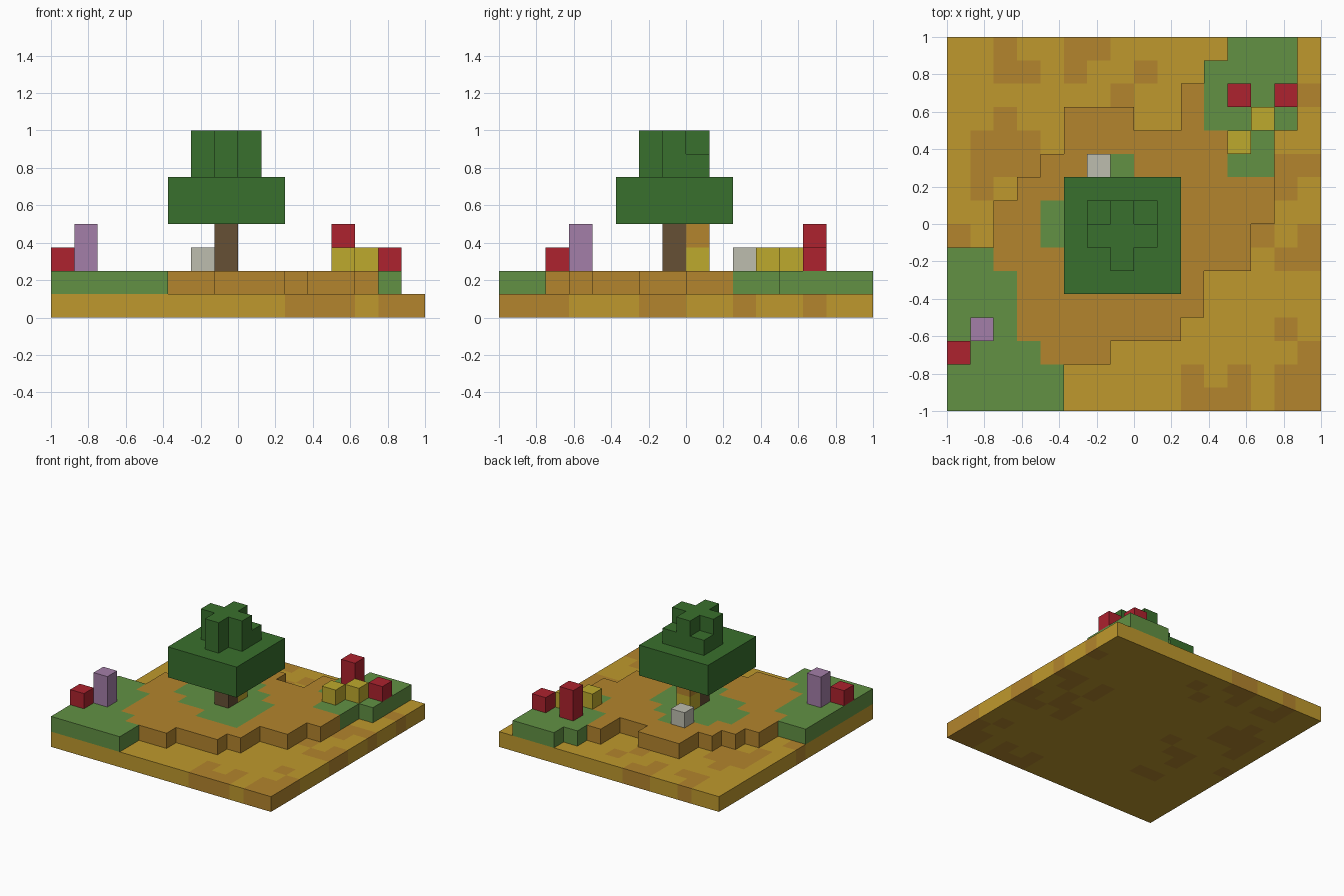
import bpy
import bmesh

CELL = 0.125
HALF = 8

cube = bpy.data.objects.get("Cube")
if cube:
    bpy.data.objects.remove(cube, do_unlink=True)


def linear(v):
    v /= 255
    return v / 12.92 if v <= 0.04045 else ((v + 0.055) / 1.055) ** 2.4


def material(name, hex_code):
    col = [linear(c) for c in bytes.fromhex(hex_code)] + [1]
    mat = bpy.data.materials.new(name)
    mat.use_nodes = True
    mat.diffuse_color = col
    bsdf = next(n for n in mat.node_tree.nodes if n.type == 'BSDF_PRINCIPLED')
    bsdf.inputs["Base Color"].default_value = col
    bsdf.inputs["Roughness"].default_value = 0.9
    return mat


MATS = {
    "s": material("sand", "BF992D"),
    "d": material("dirt", "B3852D"),
    "g": material("grass", "629144"),
    "l": material("leaf_green", "39702D"),
    "t": material("bark_brown", "665035"),
    "r": material("flower_red", "AD222E"),
    "p": material("flower_purple", "A47EA8"),
    "y": material("flower_yellow", "BEAA2D"),
    "w": material("stone_grey", "BEBEAF"),
}


def slab(name, rows, level, height=1, col0=0, row0=0):
    """Block layer drawn as text: first row is the back, '.' is empty."""
    cells = {(c + col0, r + row0): k for r, line in enumerate(rows)
             for c, k in enumerate(line) if k != "."}
    keys = sorted(set(cells.values()))
    mesh = bpy.data.meshes.new(name)
    for k in keys:
        mesh.materials.append(MATS[k])
    bm = bmesh.new()
    z0, z1 = level * CELL, (level + height) * CELL
    for (c, r), k in cells.items():
        x0, x1 = (c - HALF) * CELL, (c + 1 - HALF) * CELL
        y0, y1 = (HALF - r - 1) * CELL, (HALF - r) * CELL
        ring = [(x0, y0), (x1, y0), (x1, y1), (x0, y1)]
        faces = [[(x, y, z1) for x, y in ring],
                 [(x, y, z0) for x, y in reversed(ring)]]
        # side walls only where the neighbour is empty
        steps = [(0, 1), (1, 0), (0, -1), (-1, 0)]
        for i, (dc, dr) in enumerate(steps):
            if (c + dc, r + dr) not in cells:
                a, b = ring[i], ring[(i + 1) % 4]
                faces.append([(*a, z0), (*b, z0), (*b, z1), (*a, z1)])
        for pts in faces:
            f = bm.faces.new([bm.verts.new(p) for p in pts])
            f.material_index = keys.index(k)
    bmesh.ops.remove_doubles(bm, verts=bm.verts, dist=0.001)
    bm.to_mesh(mesh)
    bm.free()
    obj = bpy.data.objects.new(name, mesh)
    bpy.context.collection.objects.link(obj)
    return obj


# Square ground plate with scattered dirt patches
slab("ground_plate", [
    "ssdssddsssssssss",
    "ssddsdssdsssssss",
    "sssssssdsssssssd",
    "ssdsssssssssssss",
    "sdddssssssssssss",
    "sdddssssssssdsdd",
    "sdssssssssssdsds",
    "sssssdsssssssdss",
    "dssddsssssssddsd",
    "sssdssssssssdsdd",
    "ssssssssssssssss",
    "sssddsssssssssss",
    "ssssssssssssssds",
    "sssssssssssssssd",
    "ssssssssssdsdsdd",
    "ssssssssssdddsdd"], 0)

# Raised dirt mound with grass areas
slab("raised_mound", [
    "............ggg.",
    "...........gggg.",
    "..........dgggg.",
    ".....ddd..dgggg.",
    ".....dddddddgg..",
    "....ddggddddgg..",
    "...ddggggddddd..",
    "..ddggggggdddd..",
    "..ddggggggddd...",
    "ggdddgggggddd...",
    "gggddddgggd.....",
    "gggdddddddd.....",
    "gggddddddd......",
    "ggggddd.........",
    "ggggg...........",
    "ggggg..........."], 1)

# Tree: trunk, broad canopy and stepped crown
slab("trunk", ["t"], 2, 2, 7, 8)
slab("canopy", ["lllll"] * 5, 4, 2, 5, 6)
slab("crown_lower", ["lll", "lll", ".l."], 6, 1, 6, 7)
slab("crown_upper", [".l.", "lll", ".l."], 7, 1, 6, 7)

# Flowers, stone and the small blocks behind the trunk
for name, key, col, row, level, height in [
        ("front_red_flower", "r", 0, 13, 2, 1),
        ("purple_flower", "p", 1, 12, 2, 2),
        ("tall_red_flower", "r", 12, 2, 2, 2),
        ("short_red_flower", "r", 14, 2, 2, 1),
        ("yellow_flower_back", "y", 13, 3, 2, 1),
        ("yellow_flower_front", "y", 12, 4, 2, 1),
        ("stone", "w", 6, 5, 2, 1),
        ("yellow_block", "y", 7, 7, 2, 1),
        ("hanging_block", "d", 7, 7, 3, 1)]:
    slab(name, [key], level, height, col, row)
